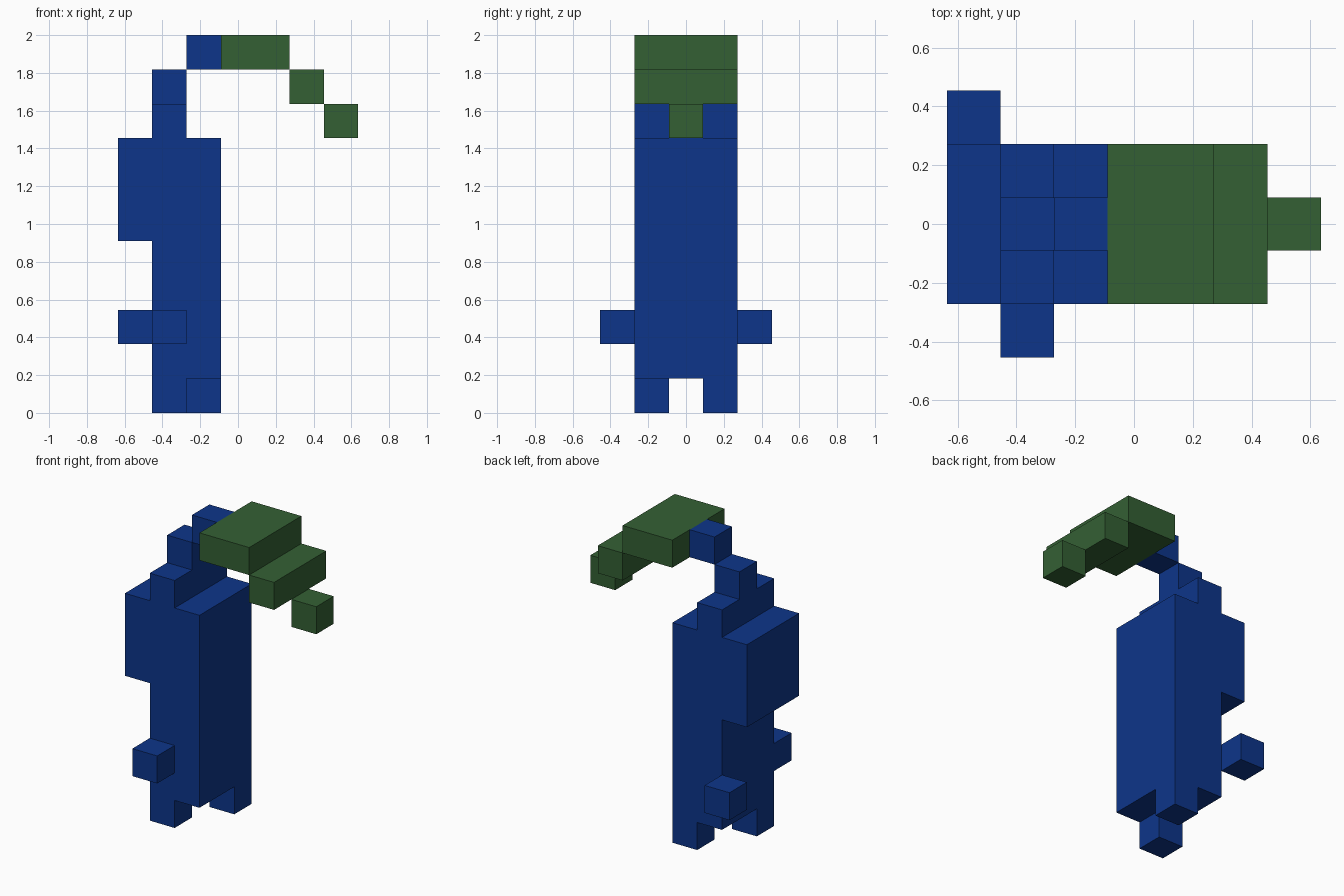
import bpy, bmesh
from math import radians
from itertools import product
from mathutils import Vector

cube = bpy.data.objects.get("Cube")
if cube:
    bpy.data.objects.remove(cube, do_unlink=True)

U = 2 / 11                                # edge of one block
ORIGIN = Vector((-3.5 * U, -2.5 * U, 0))  # corner of block (0, 0, 0)


def material(name, rgb):
    m = bpy.data.materials.new(name)
    m.use_nodes = True
    m.diffuse_color = (*rgb, 1)
    bsdf = next(n for n in m.node_tree.nodes if n.type == 'BSDF_PRINCIPLED')
    bsdf.inputs["Base Color"].default_value = (*rgb, 1)
    bsdf.inputs["Roughness"].default_value = 0.8
    return m


blue = material("deep blue", (0.004, 0.036, 0.254))
green = material("leaf green", (0.034, 0.117, 0.034))


def blocks(name, mat, *boxes):
    """Merge block ranges (low corner, high corner) into one clean outer shell."""
    cells = set()
    for lo, hi in boxes:
        cells.update(product(*(range(a, b) for a, b in zip(lo, hi))))
    bm = bmesh.new()
    for cell in sorted(cells):
        for axis, side in product(range(3), (0, 1)):
            beyond = list(cell)
            beyond[axis] += 2 * side - 1
            if tuple(beyond) in cells:
                continue
            # Exposed side of this block, wound outwards
            quad = []
            for s, t in ((0, 0), (1, 0), (1, 1), (0, 1)):
                p = list(cell)
                p[axis] += side
                p[(axis + 1) % 3] += s
                p[(axis + 2) % 3] += t
                quad.append(bm.verts.new(ORIGIN + Vector(p) * U))
            bm.faces.new(quad if side else quad[::-1])
    bmesh.ops.remove_doubles(bm, verts=bm.verts[:], dist=1e-4)
    bmesh.ops.dissolve_limit(bm, angle_limit=radians(1),
                             verts=bm.verts[:], edges=bm.edges[:])
    me = bpy.data.meshes.new(name)
    bm.to_mesh(me)
    bm.free()
    me.materials.append(mat)
    ob = bpy.data.objects.new(name, me)
    bpy.context.collection.objects.link(ob)
    return ob


# Torso with back hump, two staggered feet, shoulder ridge and neck
blocks("body", blue,
       ((1, 1, 1), (3, 4, 8)),
       ((0, 1, 5), (1, 4, 8)),
       ((1, 1, 0), (2, 2, 1)),
       ((2, 3, 0), (3, 4, 1)),
       ((1, 1, 8), (2, 4, 9)),
       ((1, 2, 9), (2, 3, 10)))

# Small hands on both sides, one swung back
blocks("right_hand", blue, ((1, 0, 2), (2, 1, 3)))
blocks("left_hand", blue, ((0, 4, 2), (1, 5, 3)))

# Block carrying the overhanging head
blocks("head_joint", blue, ((2, 2, 10), (3, 3, 11)))

# Green head stepping down to its tip
blocks("head", green, ((3, 1, 10), (5, 4, 11)))
blocks("head_step", green, ((5, 1, 9), (6, 4, 10)))
blocks("head_tip", green, ((6, 2, 8), (7, 3, 9)))
